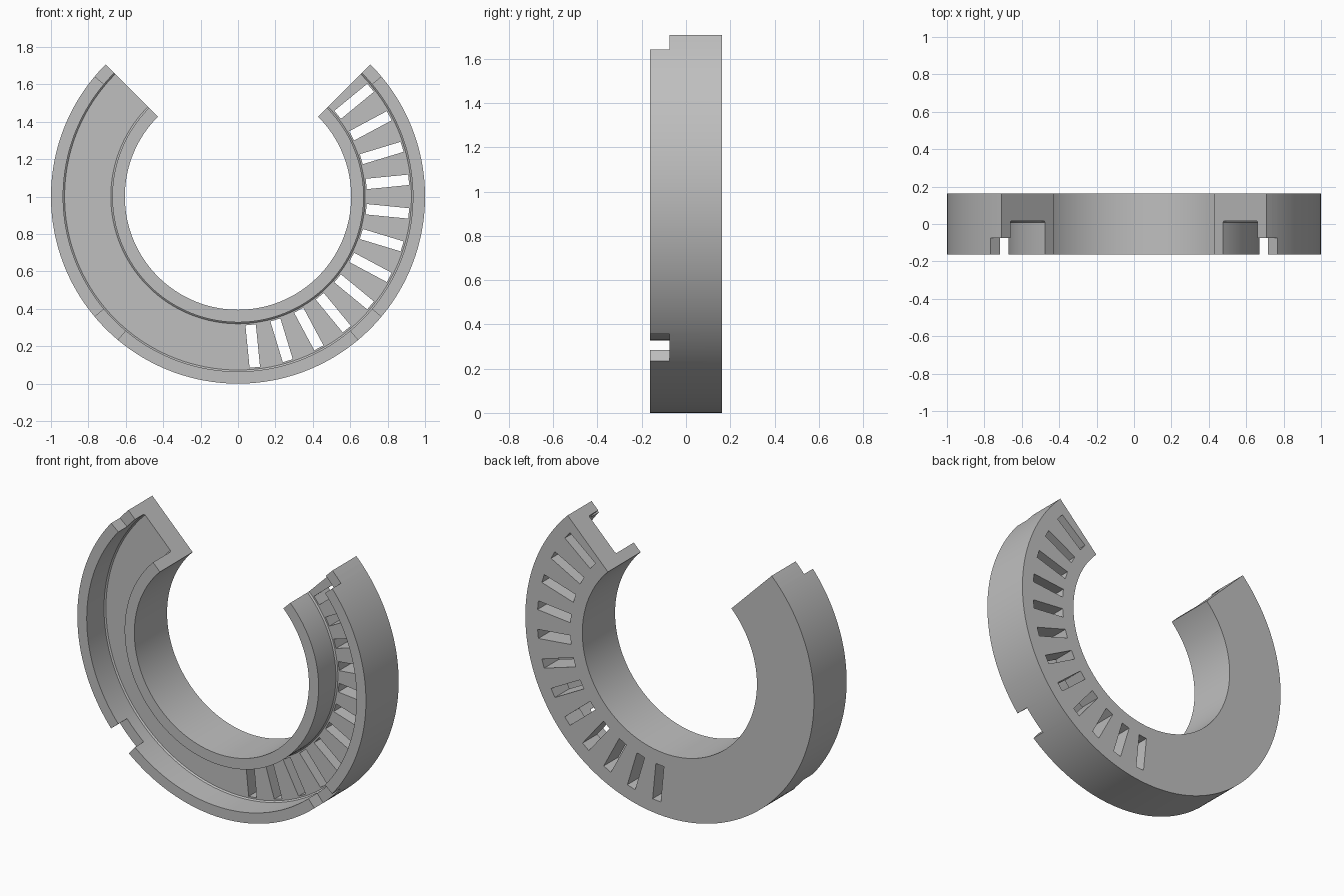
import bpy
import bmesh
from math import cos, sin, radians

cube = bpy.data.objects.get("Cube")
if cube:
    bpy.data.objects.remove(cube, do_unlink=True)

# Main dimensions
OUTER, INNER = 1.0, 0.605
GROOVE_IN, GROOVE_OUT = 0.672, 0.935
HALF_DEPTH, FLOOR, FILLET = 0.162, 0.017, 0.008
NOTCH_DEPTH = -0.075
START, END, STEPS = -225, 45, 216
SLOTS = 24

grey = bpy.data.materials.new("neutral_grey")
grey.use_nodes = True
colour = (0.52, 0.52, 0.52, 1)
grey.diffuse_color = colour
grey.node_tree.nodes["Principled BSDF"].inputs["Base Color"].default_value = colour


def polar(r, degrees, y):
    a = radians(degrees)
    return (r * cos(a), y, 1 + r * sin(a))


def sweep(name, profile, start, end, steps):
    """Sweep a closed (radius, y) profile along an arc, with capped ends."""
    bm = bmesh.new()
    rings = []
    for i in range(steps + 1):
        angle = start + (end - start) * i / steps
        rings.append([bm.verts.new(polar(r, angle, y)) for r, y in profile])
    n = len(profile)
    for a, b in zip(rings, rings[1:]):
        for j in range(n):
            k = (j + 1) % n
            bm.faces.new((a[j], a[k], b[k], b[j]))
    bm.faces.new(rings[0])
    bm.faces.new(rings[-1])
    return finish(name, bm)


def finish(name, bm):
    bmesh.ops.recalc_face_normals(bm, faces=bm.faces)
    mesh = bpy.data.meshes.new(name)
    bm.to_mesh(mesh)
    bm.free()
    mesh.materials.append(grey)
    obj = bpy.data.objects.new(name, mesh)
    bpy.context.collection.objects.link(obj)
    return obj


def slot_cutter(degrees):
    """Radial box that pierces the groove floor."""
    a = radians(degrees)
    radial, across = (cos(a), sin(a)), (-sin(a), cos(a))
    bm = bmesh.new()
    bmesh.ops.create_cube(bm, size=1)
    for v in bm.verts:
        r, y, w = 0.803 + v.co.x * 0.228, 0.1 + v.co.y * 0.26, v.co.z * 0.056
        v.co = (r * radial[0] + w * across[0], y, 1 + r * radial[1] + w * across[1])
    return finish("slot_cutter", bm)


def cut(target, cutter):
    cutter.hide_render = True
    mod = target.modifiers.new("cut", "BOOLEAN")
    mod.operation = "DIFFERENCE"
    mod.solver = "EXACT"
    mod.object = cutter
    bpy.context.view_layer.objects.active = target
    bpy.ops.object.modifier_apply(modifier=mod.name)
    bpy.data.objects.remove(cutter, do_unlink=True)


# Open ring with a deep groove in its front
ring = sweep("slotted_ring", [
    (INNER, -HALF_DEPTH), (GROOVE_IN, -HALF_DEPTH),
    (GROOVE_IN, FLOOR - FILLET), (GROOVE_IN + FILLET, FLOOR),
    (GROOVE_OUT - FILLET, FLOOR), (GROOVE_OUT, FLOOR - FILLET),
    (GROOVE_OUT, -HALF_DEPTH), (OUTER, -HALF_DEPTH),
    (OUTER, HALF_DEPTH), (INNER, HALF_DEPTH)], START, END, STEPS)

# Radial slots through the groove floor
pitch = (END - START) / SLOTS
for i in range(SLOTS):
    cut(ring, slot_cutter(START + pitch * (i + 0.5)))

# Notches in the outer rim at both ends and both lower diagonals
for middle in (45, 135, 225, 315):
    cut(ring, sweep("notch_cutter", [(0.85, -0.3), (1.1, -0.3), (1.1, NOTCH_DEPTH),
                                     (0.85, NOTCH_DEPTH)], middle - 5, middle + 5, 4))

# Smooth curves with crisp edges
bpy.ops.object.select_all(action="DESELECT")
ring.select_set(True)
bpy.context.view_layer.objects.active = ring
bpy.ops.object.shade_smooth_by_angle(angle=radians(30))
